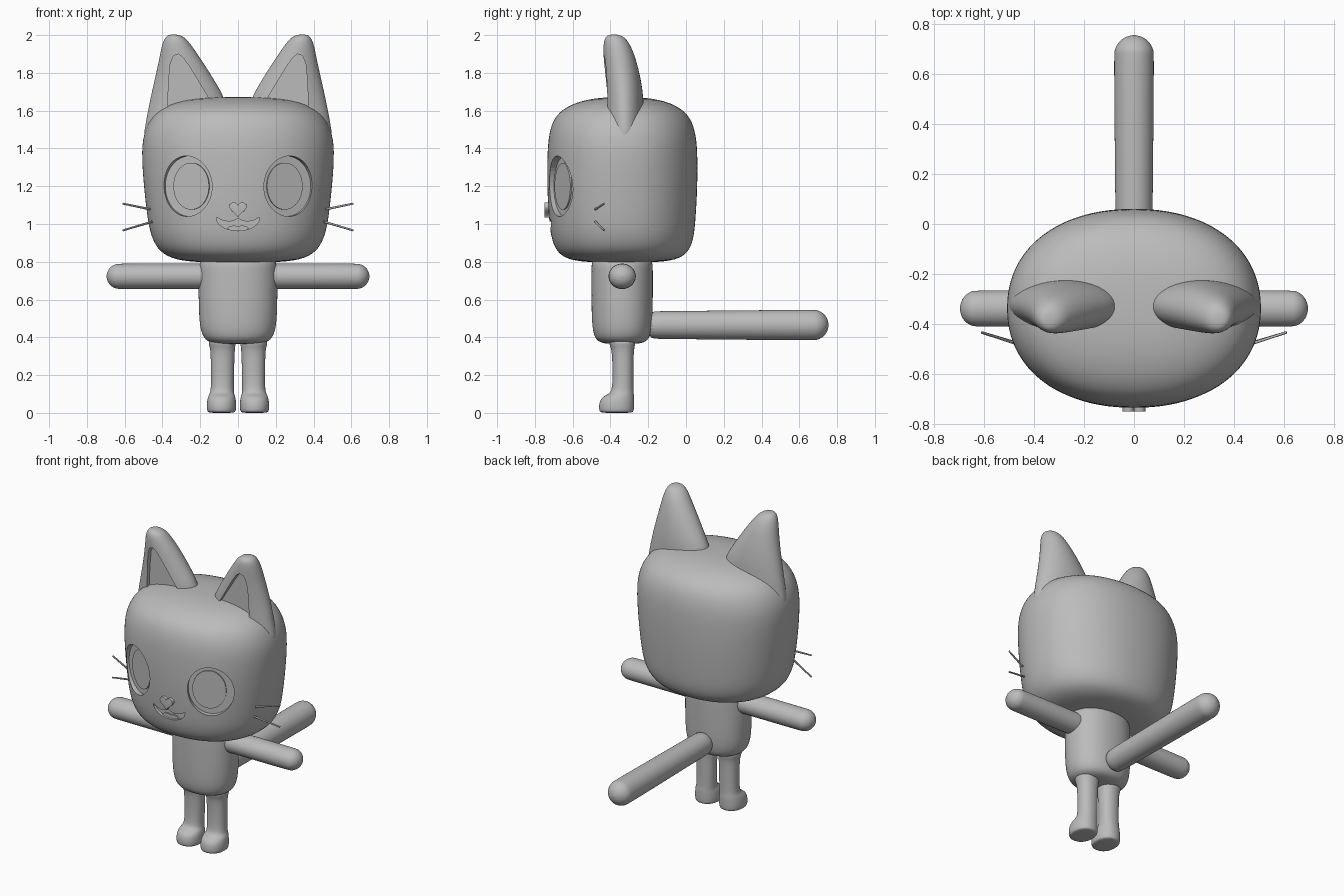
import bpy, bmesh
from math import sin, cos, pi, radians
from mathutils import Matrix, Vector

cube = bpy.data.objects.get("Cube")
if cube:
    bpy.data.objects.remove(cube)

GREY = (0.5, 0.5, 0.5, 1)
mat = bpy.data.materials.new("plain grey")
mat.use_nodes = True
mat.diffuse_color = GREY
mat.node_tree.nodes["Principled BSDF"].inputs["Base Color"].default_value = GREY


def make(name, bm, matrix=None):
    if matrix:
        bm.transform(matrix)
    bmesh.ops.recalc_face_normals(bm, faces=bm.faces)
    mesh = bpy.data.meshes.new(name)
    bm.to_mesh(mesh)
    bm.free()
    mesh.materials.append(mat)
    obj = bpy.data.objects.new(name, mesh)
    bpy.context.collection.objects.link(obj)
    return obj


def activate(obj):
    bpy.ops.object.select_all(action="DESELECT")
    obj.select_set(True)
    bpy.context.view_layer.objects.active = obj


def add_modifier(obj, kind, **settings):
    mod = obj.modifiers.new(kind, kind)
    for key, value in settings.items():
        setattr(mod, key, value)
    activate(obj)
    bpy.ops.object.modifier_apply(modifier=mod.name)


def smooth(obj, angle=35):
    activate(obj)
    bpy.ops.object.shade_smooth_by_angle(angle=radians(angle))


def cut(obj, cutter):
    add_modifier(obj, "BOOLEAN", operation="DIFFERENCE", solver="EXACT", object=cutter)
    bpy.data.objects.remove(cutter)


def mirrored(obj, name):
    """Copy a left part to the right side."""
    bm = bmesh.new()
    bm.from_mesh(obj.data)
    bm.transform(Matrix.Scale(-1, 4, (1, 0, 0)))
    copy = make(name, bm)
    smooth(copy)
    return copy


def loft(name, rings, power=2.0, sides=32, matrix=None, level=2):
    """Skin rounded rings given as (z, x0, x1, y0, y1)."""
    bm = bmesh.new()
    loops = []
    for z, x0, x1, y0, y1 in rings:
        loop = []
        for i in range(sides):
            c, s = cos(2 * pi * i / sides), sin(2 * pi * i / sides)
            k = (abs(c) ** power + abs(s) ** power) ** (-1 / power)
            loop.append(bm.verts.new(((x0 + x1) / 2 + (x1 - x0) / 2 * c * k,
                                      (y0 + y1) / 2 + (y1 - y0) / 2 * s * k, z)))
        loops.append(loop)
    for a, b in zip(loops, loops[1:]):
        for i in range(sides):
            j = (i + 1) % sides
            bm.faces.new((a[i], a[j], b[j], b[i]))
    bm.faces.new(loops[0][::-1])
    bm.faces.new(loops[-1])
    obj = make(name, bm, matrix)
    add_modifier(obj, "SUBSURF", levels=level)
    smooth(obj)
    return obj


def prism(name, outline, y0, y1, matrix=None):
    """Extrude an (x, z) outline from y0 to y1."""
    bm = bmesh.new()
    front = [bm.verts.new((x, y0, z)) for x, z in outline]
    back = [bm.verts.new((x, y1, z)) for x, z in outline]
    bm.faces.new(front)
    bm.faces.new(back[::-1])
    for i in range(len(front)):
        j = (i + 1) % len(front)
        bm.faces.new((front[i], back[i], back[j], front[j]))
    return make(name, bm, matrix)


def ellipse(rx, rz, cx=0, n=48):
    return [(cx + rx * cos(2 * pi * i / n), rz * sin(2 * pi * i / n)) for i in range(n)]


def limb(name, length, rx, ry, taper, matrix):
    """Round-ended limb growing along its own z."""
    rings = [(length * t, -rx * w, rx * w, -ry * w, ry * w)
             for t, w in ((0, taper), (0.05, taper), (0.45, (1 + taper) / 2))]
    for i in range(7):
        a = i * pi / 12.5
        rings.append((length - rx + rx * sin(a), -rx * cos(a), rx * cos(a),
                      -ry * cos(a), ry * cos(a)))
    rings.append((length, -rx * .08, rx * .08, -ry * .08, ry * .08))
    return loft(name, rings, 2, 24, matrix)


# Head
head_profile = [(.795, .06, -.38, -.29), (.797, .2, -.5, -.17), (.808, .33, -.62, -.05),
                (.85, .415, -.685, .015), (.92, .455, -.712, .04), (1.0, .477, -.725, .05),
                (1.2, .5, -.737, .062), (1.4, .514, -.735, .062), (1.5, .494, -.722, .048),
                (1.58, .45, -.69, .015), (1.635, .37, -.61, -.06), (1.665, .24, -.5, -.17),
                (1.672, .08, -.39, -.28)]
head = loft("head", [(z, -w, w, a, b) for z, w, a, b in head_profile], 2.2, 40)

# Eye sockets and flat eyes
for side, label in ((1, "left"), (-1, "right")):
    place = Matrix.Translation((side * .265, -.662, 1.2)) @ Matrix.Rotation(side * radians(24), 4, "Z")
    cut(head, prism("socket_cutter", ellipse(.141, .16), -.2, .022, place))
    prism(label + "_eye", ellipse(.103, .124, -side * .012), .014, .024, place)

# Mouth opening, tongue and nose
half_mouth = [(.115, 1.037), (.085, 1.02), (.05, 1.012), (.022, 1.018), (0, 1.03)]
lower = [(.115 * cos(a), 1.032 - .068 * sin(a)) for a in (pi * i / 12 for i in range(1, 12))]
mouth = half_mouth + [(-x, z) for x, z in half_mouth[-2::-1]] + lower[::-1]
cut(head, prism("mouth_cutter", mouth, -.9, -.695))
smooth(head)
tongue = [(x * .06, .97 + z) for x, z in ((-1, .005), (-.5, -.004), (.5, -.004), (1, .005),
                                          (.75, .019), (.3, .022), (0, .017), (-.3, .022), (-.75, .019))]
prism("tongue", tongue, -.704, -.694)
heart = []
for i in range(32):
    t = 2 * pi * i / 32
    heart.append((.046 * sin(t) ** 3,
                  1.082 + .0028 * (13 * cos(t) - 5 * cos(2 * t) - 2 * cos(3 * t) - cos(4 * t))))
nose = prism("nose", heart, -.75, -.7)
add_modifier(nose, "BEVEL", width=.006, segments=3)
smooth(nose, 50)

# Ears with hollow fronts
ear = loft("left_ear", [(1.40, .04, .508, -.42, -.23), (1.5, .042, .497, -.43, -.22),
                        (1.65, .058, .468, -.432, -.223), (1.75, .118, .445, -.434, -.235),
                        (1.85, .18, .422, -.437, -.258), (1.93, .235, .407, -.438, -.285),
                        (1.98, .272, .392, -.434, -.315), (2.0, .305, .372, -.415, -.345),
                        (2.003, .33, .35, -.388, -.372)])
hollow = [(.372, 1.6), (.368, 1.75), (.358, 1.85), (.342, 1.89), (.315, 1.9), (.29, 1.88),
          (.255, 1.83), (.2, 1.74), (.155, 1.665), (.2, 1.645), (.3, 1.62)]
cut(ear, prism("ear_cutter", hollow, -.7, -.392))
smooth(ear)
mirrored(ear, "right_ear")

# Whiskers
for level, start, end in (("upper", (.465, -.48, 1.078), (.61, -.433, 1.108)),
                          ("lower", (.455, -.48, 1.012), (.61, -.433, .966))):
    a, b = Vector(start), Vector(end)
    bm = bmesh.new()
    bmesh.ops.create_cone(bm, cap_ends=True, segments=8, radius1=.006, radius2=.005,
                          depth=(b - a).length)
    turn = (b - a).to_track_quat("Z", "Y").to_matrix().to_4x4()
    whisker = make("left_whisker_" + level, bm, Matrix.Translation((a + b) / 2) @ turn)
    smooth(whisker, 50)
    mirrored(whisker, "right_whisker_" + level)

# Body
body_profile = [(.365, .06, .05), (.367, .13, .1), (.385, .175, .14), (.43, .197, .155),
                (.5, .207, .162), (.65, .21, .163), (.78, .207, .163), (.83, .2, .16)]
loft("body", [(z, -w, w, -.338 - d, -.338 + d) for z, w, d in body_profile], 2.2)

# Arms
arm = limb("left_arm", .55, .068, .073, 1.0,
           Matrix.Translation((.146, -.338, .723)) @ Matrix.Rotation(pi / 2, 4, "Y"))
mirrored(arm, "right_arm")

# Legs with feet
leg = loft("left_leg", [(0, .06, .115, -.4, -.33), (.001, .018, .157, -.452, -.282),
                        (.012, .01, .165, -.461, -.275), (.05, .009, .166, -.461, -.274),
                        (.083, .013, .16, -.448, -.274), (.1, .02, .152, -.41, -.276),
                        (.118, .022, .144, -.392, -.278), (.2, .021, .143, -.388, -.278),
                        (.32, .018, .145, -.392, -.277), (.35, .014, .15, -.4, -.272),
                        (.4, .01, .165, -.42, -.26)], 2.2, 24)
mirrored(leg, "right_leg")

# Tail
limb("tail", .955, .081, .082, .9,
     Matrix.Translation((0, -.2, .465)) @ Matrix.Rotation(-pi / 2, 4, "X"))
